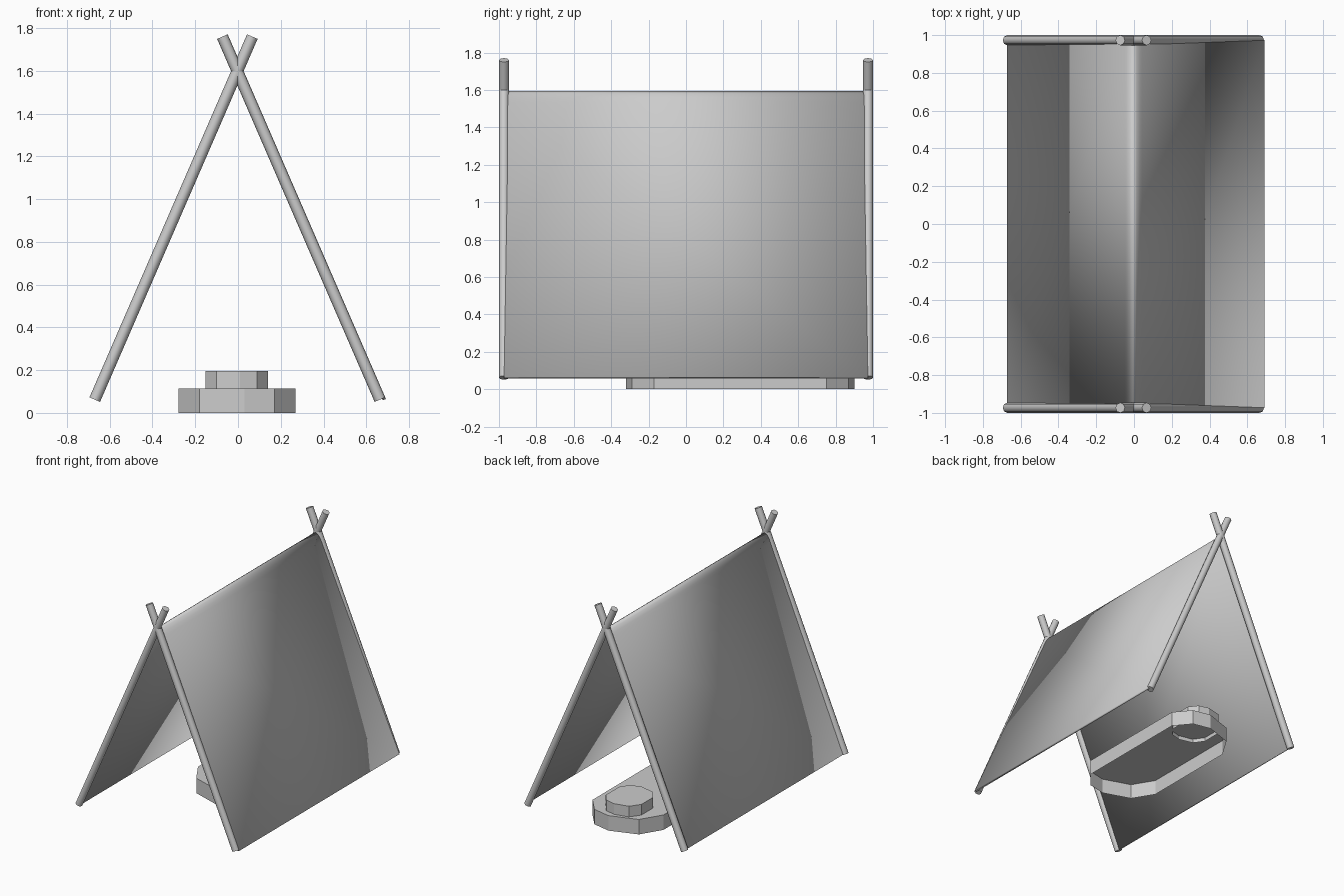
import bpy, math
from mathutils import Vector

if "Cube" in bpy.data.objects:
    bpy.data.objects.remove(bpy.data.objects["Cube"])


def mesh_object(name, verts, faces):
    me = bpy.data.meshes.new(name)
    me.from_pydata(verts, [], faces)
    ob = bpy.data.objects.new(name, me)
    bpy.context.collection.objects.link(ob)
    return ob


def smooth(ob, angle):
    bpy.ops.object.select_all(action='DESELECT')
    ob.select_set(True)
    bpy.context.view_layer.objects.active = ob
    bpy.ops.object.shade_smooth_by_angle(angle=math.radians(angle))


def pole(name, a, b, radius=0.027):
    a, b = Vector(a), Vector(b)
    bpy.ops.mesh.primitive_cylinder_add(vertices=8, radius=radius, depth=(b - a).length,
                                        location=(a + b) / 2,
                                        rotation=(b - a).to_track_quat('Z', 'Y').to_euler())
    ob = bpy.context.object
    ob.name = name
    smooth(ob, 50)


def open_prism(name, outline, z0, z1):
    # walls and a top, open underneath
    n = len(outline)
    verts = [(x, y, z) for z in (z0, z1) for x, y in outline]
    faces = [(i, (i + 1) % n, n + (i + 1) % n, n + i) for i in range(n)]
    faces.append(tuple(range(n, 2 * n)))
    return mesh_object(name, verts, faces)


# Crossed poles at both ends
for end, y in (("front", -0.973), ("back", 0.973)):
    for side, s in (("left", -1), ("right", 1)):
        pole(f"{end}_{side}_pole", (s * 0.667 - 0.003, y, 0.062), (-s * 0.07 - 0.003, y, 1.76))

# Cloth draped over the ridge
profile = [(-0.672, 0.065), (-0.05, 1.53), (-0.04, 1.555), (-0.026, 1.58), (-0.005, 1.595),
           (0.014, 1.582), (0.03, 1.56), (0.043, 1.535), (0.692, 0.065)]
verts = [(x, y, z) for x, z in profile for y in (-0.973, 0.973)]
faces = [(2 * i, 2 * i + 2, 2 * i + 3, 2 * i + 1) for i in range(len(profile) - 1)]
cloth = mesh_object("tent_cloth", verts, faces)
solid = cloth.modifiers.new("thickness", 'SOLIDIFY')
solid.thickness = 0.016
solid.offset = -1
smooth(cloth, 40)

# Mattress: faceted long outline, mirrored about its middle
half = [(-0.278, 0.38), (-0.18, 0.54), (0.03, 0.61), (0.17, 0.58), (0.27, 0.46)]
outline = [(x, -y) for x, y in half] + half[::-1]
open_prism("mattress", [(x, 0.29 + y) for x, y in outline], 0.0, 0.115)

# Pillow at the back end, sunk slightly into the mattress
pillow_half = [(-0.153, 0.07), (-0.10, 0.145), (0.01, 0.17), (0.09, 0.15), (0.14, 0.085)]
pillow = [(x, -y) for x, y in pillow_half] + pillow_half[::-1]
open_prism("pillow", [(x, 0.69 + y) for x, y in pillow], 0.085, 0.197)
